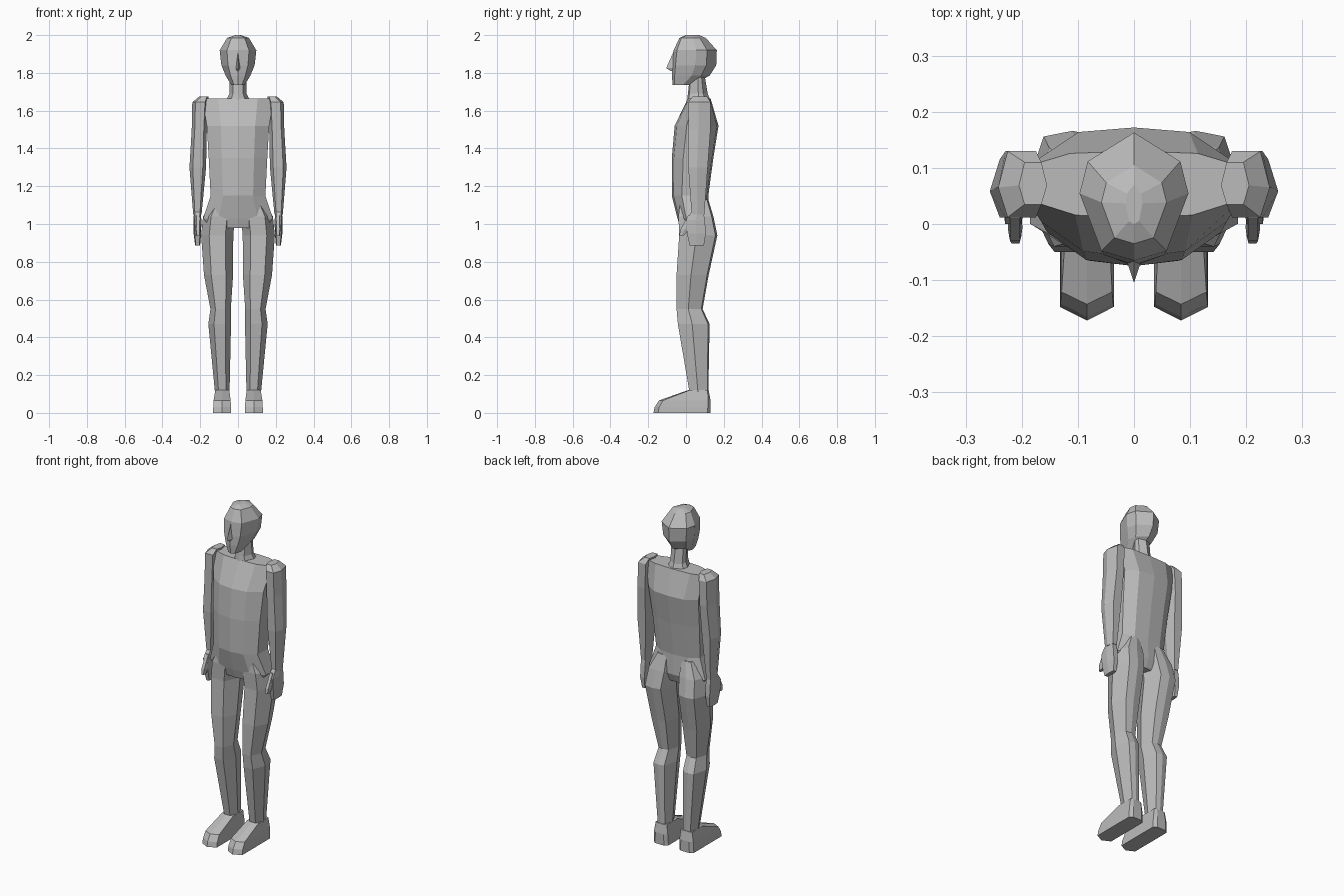
import bpy
import bmesh

default_cube = bpy.data.objects.get("Cube")
if default_cube:
    bpy.data.objects.remove(default_cube, do_unlink=True)

# One plain grey for the whole figure
GREY = (0.5, 0.5, 0.5, 1)
grey_material = bpy.data.materials.new("plain grey")
grey_material.use_nodes = True
grey_material.diffuse_color = GREY
grey_material.node_tree.nodes["Principled BSDF"].inputs["Base Color"].default_value = GREY


def both_sides(half):
    """Complete a half outline (front to back on +x) into a closed outline."""
    mirrored = [(-u, v) for u, v in reversed(half) if u > 0]
    return half + mirrored


# Cross-sections, from -1 to 1 in width and depth
BODY = both_sides([(0, -1), (.55, -.9), (1, -.45), (1, .55), (.6, .93), (0, 1)])
LIMB = both_sides([(.5, -1), (1, -.1), (.6, .9), (0, 1)])
SKULL = both_sides([(0, -1), (.6, -.85), (1, .05), (.85, .55), (0, 1)])
ARM = both_sides([(.6, -1), (1, -.1), (.6, 1)])
PALM = both_sides([(.7, -1), (1, 0), (.7, 1)])
SOLE = both_sides([(0, -1), (1, -.84), (1, .9), (.6, 1)])
WEDGE = both_sides([(0, -1), (1, 1)])


def loft(name, section, rings, side=1):
    """Skin stacked rings of (height, centre x, half width, front y, back y)."""
    bm = bmesh.new()
    loops = []
    for height, centre, half_width, front, back in rings:
        middle, half_depth = (front + back) / 2, (back - front) / 2
        loops.append([
            bm.verts.new((side * (centre + u * half_width), middle + v * half_depth, height))
            for u, v in section])
    count = len(section)
    for lower, upper in zip(loops, loops[1:]):
        for i in range(count):
            j = (i + 1) % count
            bm.faces.new((lower[i], lower[j], upper[j], upper[i]))
    bm.faces.new(loops[0])
    bm.faces.new(loops[-1])
    bmesh.ops.recalc_face_normals(bm, faces=bm.faces[:])
    mesh = bpy.data.meshes.new(name)
    bm.to_mesh(mesh)
    bm.free()
    mesh.materials.append(grey_material)
    part = bpy.data.objects.new(name, mesh)
    bpy.context.collection.objects.link(part)
    return part


# Trunk from crotch to collar
loft("torso", BODY, [
    (.98, 0, .14, -.03, .1),
    (1.03, 0, .185, -.045, .12),
    (1.15, 0, .145, -.075, .118),
    (1.35, 0, .155, -.075, .145),
    (1.52, 0, .165, -.06, .172),
    (1.665, 0, .19, .01, .13)])

loft("neck", SKULL, [
    (1.65, 0, .065, .005, .13),
    (1.69, 0, .046, .01, .115),
    (1.78, 0, .046, .02, .1)])

# Head with jaw, crown and nose
loft("head", SKULL, [
    (1.735, 0, .035, -.07, .03),
    (1.785, 0, .065, -.075, .125),
    (1.84, 0, .088, -.073, .16),
    (1.92, 0, .097, -.065, .163),
    (1.985, 0, .058, -.035, .105),
    (2, 0, .015, 0, .07)])

loft("nose", WEDGE, [
    (1.81, 0, .014, -.08, -.05),
    (1.825, 0, .018, -.105, -.05),
    (1.915, 0, .003, -.065, -.05)])

# Paired limbs
for label, side in (("left", 1), ("right", -1)):
    loft(label + "_arm", ARM, [
        (1.675, .18, .025, .035, .11),
        (1.645, .2, .042, .012, .13),
        (1.5, .205, .04, .012, .13),
        (1.3, .213, .044, .012, .115),
        (1.05, .215, .022, .03, .097)], side)

    loft(label + "_hand", PALM, [
        (1.065, .215, .018, .03, .092),
        (1.02, .215, .021, 0, .1),
        (.95, .215, .02, .005, .105),
        (.885, .214, .013, .02, .095)], side)

    loft(label + "_thumb", PALM, [
        (1.045, .212, .012, .01, .05),
        (.97, .212, .013, -.03, .015),
        (.94, .211, .01, -.035, -.01)], side)

    loft(label + "_leg", LIMB, [
        (1.13, .08, .05, -.03, .118),
        (1.04, .1, .085, -.04, .145),
        (.94, .11, .085, -.036, .166),
        (.73, .103, .077, -.05, .12),
        (.55, .092, .054, -.05, .088),
        (.47, .097, .06, -.043, .125),
        (.1, .083, .038, .02, .118),
        (.05, .083, .038, .02, .118)], side)

    loft(label + "_foot", SOLE, [
        (0, .084, .048, -.172, .13),
        (.03, .084, .047, -.166, .13),
        (.066, .084, .045, -.143, .13),
        (.12, .083, .037, .01, .12)], side)
